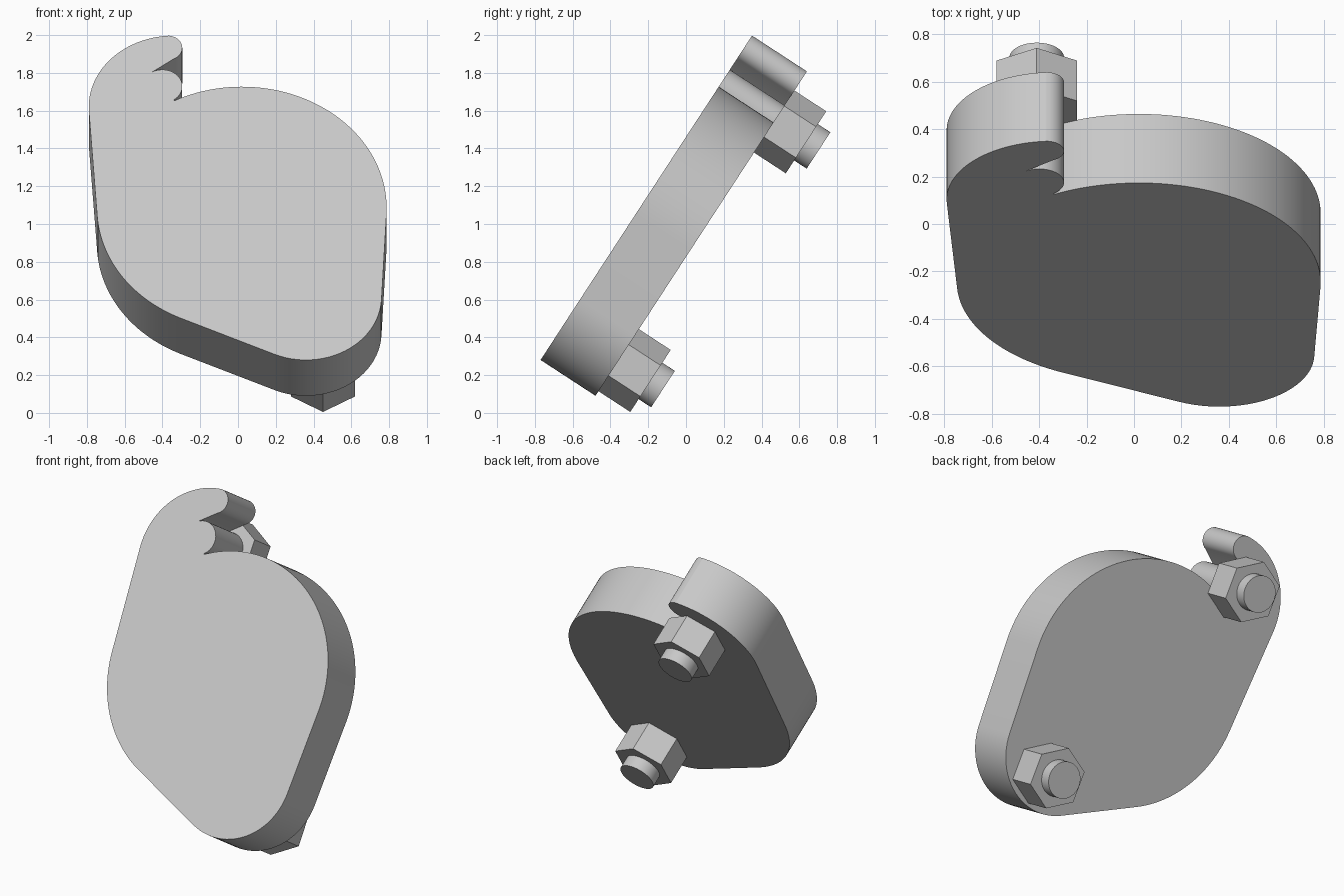
import bpy
import bmesh
from math import radians, cos, sin
from mathutils import Matrix, Vector

cube = bpy.data.objects.get("Cube")
if cube:
    bpy.data.objects.remove(cube)

# One plain grey for everything
grey = bpy.data.materials.new("light_grey")
grey.use_nodes = True
colour = (0.58, 0.58, 0.58, 1)
grey.diffuse_color = colour
grey.node_tree.nodes["Principled BSDF"].inputs["Base Color"].default_value = colour

# The assembly leans back: local y runs up the plate, local -z goes to its rear
TILT = Matrix.Translation((0, -0.77, 0.28)) @ Matrix.Rotation(radians(56.9), 4, 'X')
THICK = 0.347


def arc(cx, cy, r, start, end, steps=24):
    angles = [radians(start + (end - start) * i / steps) for i in range(steps + 1)]
    return [(cx + r * cos(a), cy + r * sin(a)) for a in angles]


def prism(name, outline, front, back):
    """Extrude a counter-clockwise outline between two depths."""
    bm = bmesh.new()
    face = bm.faces.new([bm.verts.new((x, y, -front)) for x, y in outline])
    grown = bmesh.ops.extrude_face_region(bm, geom=[face], use_keep_orig=True)
    moved = [v for v in grown["geom"] if isinstance(v, bmesh.types.BMVert)]
    bmesh.ops.translate(bm, verts=moved, vec=Vector((0, 0, front - back)))
    bmesh.ops.recalc_face_normals(bm, faces=bm.faces)
    mesh = bpy.data.meshes.new(name)
    bm.to_mesh(mesh)
    bm.free()
    mesh.materials.append(grey)
    obj = bpy.data.objects.new(name, mesh)
    obj.matrix_world = TILT
    bpy.context.collection.objects.link(obj)
    bpy.ops.object.select_all(action='DESELECT')
    obj.select_set(True)
    bpy.context.view_layer.objects.active = obj
    bpy.ops.object.shade_smooth_by_angle(angle=radians(30))
    return obj


# Plate outline: rounded foot, broad body, hook with its tip, and the notch
outline = (
    arc(0.36, 0.40, 0.40, -114.8, -2.6)
    + arc(0.02, 0.96, 0.767, -2.6, 118, 48)
    + arc(-0.40, 1.73, 0.105, -55, 122)
    + arc(-0.372, 1.973, 0.077, -67, 88, 16)
    + arc(-0.34, 1.60, 0.45, 94, 184, 32)
    + arc(0.02, 0.96, 0.767, 184, 245.2, 32)
)
prism("hooked_plate", outline, 0, THICK)

# Hexagonal nuts and bolt ends on the rear face
for side, x, y in (("upper", -0.41, 1.733), ("lower", 0.45, 0.225)):
    prism(side + "_nut", arc(x, y, 0.196, 30, 330, 5), THICK - 0.002, 0.548)
    prism(side + "_bolt", arc(x, y, 0.115, 0, 352.5, 47), 0.5, 0.627)
